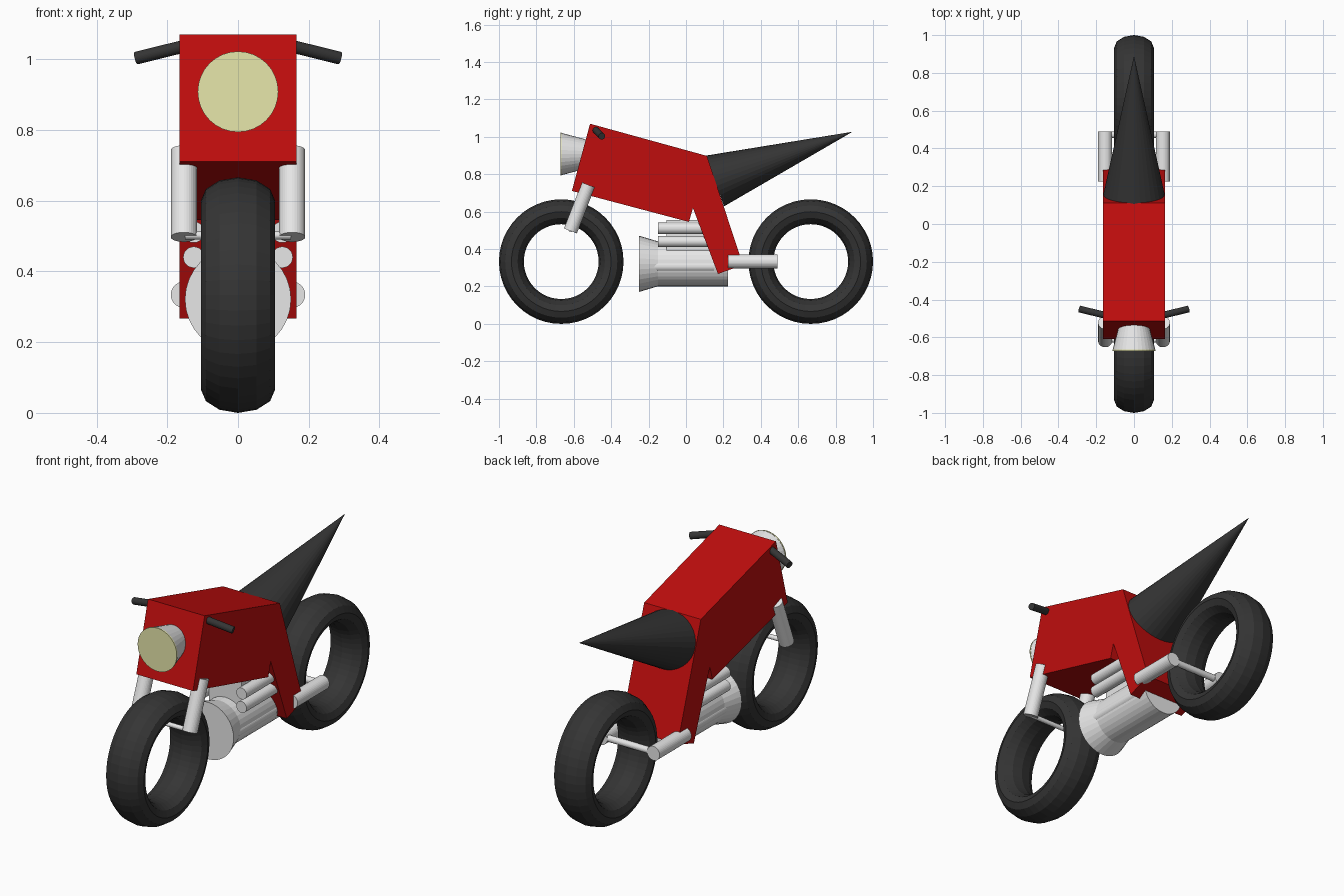
import bpy, bmesh, math
from mathutils import Vector

if "Cube" in bpy.data.objects:
    bpy.data.objects.remove(bpy.data.objects["Cube"])


def material(name, rgb):
    m = bpy.data.materials.new(name)
    m.diffuse_color = (*rgb, 1)
    m.use_nodes = True
    m.node_tree.nodes["Principled BSDF"].inputs["Base Color"].default_value = m.diffuse_color
    return m


RED = material("red paint", (0.52, 0.004, 0.004))
METAL = material("pale metal", (0.8, 0.8, 0.8))
BLACK = material("black rubber", (0.035, 0.035, 0.035))
LAMP = material("lamp yellow", (0.82, 0.82, 0.42))


def rod(name, a, b, r1, mat, r2=None, sides=32):
    """Cylinder, frustum or cone running from point a to point b."""
    a, b = Vector(a), Vector(b)
    d = b - a
    bpy.ops.mesh.primitive_cone_add(
        vertices=sides, radius1=r1, radius2=r1 if r2 is None else r2,
        depth=d.length, location=(a + b) / 2)
    ob = bpy.context.object
    ob.rotation_euler = d.to_track_quat('Z', 'Y').to_euler()
    ob.name = name
    ob.data.materials.append(mat)
    return ob


def pair(name, a, b, r, mat):
    """The same rod on the left and right sides."""
    for side, s in (("left", -1), ("right", 1)):
        rod(side + "_" + name, (s * a[0], a[1], a[2]), (s * b[0], b[1], b[2]), r, mat)


# wheels
for name, y in (("front_tyre", -0.667), ("rear_tyre", 0.667)):
    bpy.ops.mesh.primitive_torus_add(
        major_radius=0.2665, minor_radius=0.0665, major_segments=48,
        minor_segments=12, location=(0, y, 0.333), rotation=(0, math.pi / 2, 0))
    tyre = bpy.context.object
    tyre.name = name
    tyre.scale = (1, 1, 0.105 / 0.0665)
    tyre.data.materials.append(BLACK)

# body: bent side profile extruded across the width
profile = [(-0.513, 1.07), (0.112, 0.898), (0.305, 0.315), (0.171, 0.267),
           (0.037, 0.62), (0.016, 0.545), (-0.61, 0.711)]
bm = bmesh.new()
face = bm.faces.new([bm.verts.new((-0.165, y, z)) for y, z in profile])
ext = bmesh.ops.extrude_face_region(bm, geom=[face])
bmesh.ops.translate(bm, vec=(0.33, 0, 0),
                    verts=[g for g in ext["geom"] if isinstance(g, bmesh.types.BMVert)])
bmesh.ops.recalc_face_normals(bm, faces=bm.faces)
mesh = bpy.data.meshes.new("body")
bm.to_mesh(mesh)
bm.free()
mesh.materials.append(RED)
bpy.context.collection.objects.link(bpy.data.objects.new("body", mesh))

# seat: cone, a little wider than tall
seat = rod("seat", (0, 0.155, 0.764), (0, 0.89, 1.027), 0.144, BLACK, 0)
seat.scale = (1.13, 1, 1)

# headlight
rod("headlight_shell", (0, -0.666, 0.908), (0, -0.52, 0.908), 0.113, METAL, 0.074)
rod("headlight_lens", (0, -0.672, 0.908), (0, -0.665, 0.908), 0.114, LAMP)

# handlebars
pair("handlebar", (0.13, -0.489, 1.042), (0.288, -0.45, 1.003), 0.018, BLACK)

# front fork and its cross bar
pair("fork", (0.153, -0.522, 0.743), (0.153, -0.618, 0.497), 0.037, METAL)
rod("front_axle", (-0.15, -0.616, 0.502), (0.15, -0.616, 0.502), 0.012, METAL)

# swing arm and its cross bar
pair("swing_arm", (0.153, 0.225, 0.334), (0.153, 0.49, 0.334), 0.037, METAL)
rod("rear_axle", (-0.15, 0.473, 0.334), (0.15, 0.473, 0.334), 0.017, METAL)

# engine: drum, flared intake, upper block and pipes
rod("engine_drum", (0, -0.16, 0.321), (0, 0.225, 0.321), 0.12, METAL)
rod("engine_intake", (0, -0.25, 0.321), (0, -0.15, 0.321), 0.15, METAL, 0.12)
bpy.ops.mesh.primitive_cube_add(size=1, location=(0, 0.013, 0.452))
block = bpy.context.object
block.name = "engine_block"
block.scale = (0.19, 0.235, 0.205)
block.data.materials.append(METAL)
pair("upper_pipe", (0.125, -0.15, 0.511), (0.125, 0.13, 0.511), 0.03, METAL)
pair("middle_pipe", (0.125, -0.15, 0.44), (0.125, 0.13, 0.44), 0.03, METAL)
pair("lower_pipe", (0.094, -0.18, 0.308), (0.094, 0.15, 0.308), 0.03, METAL)
